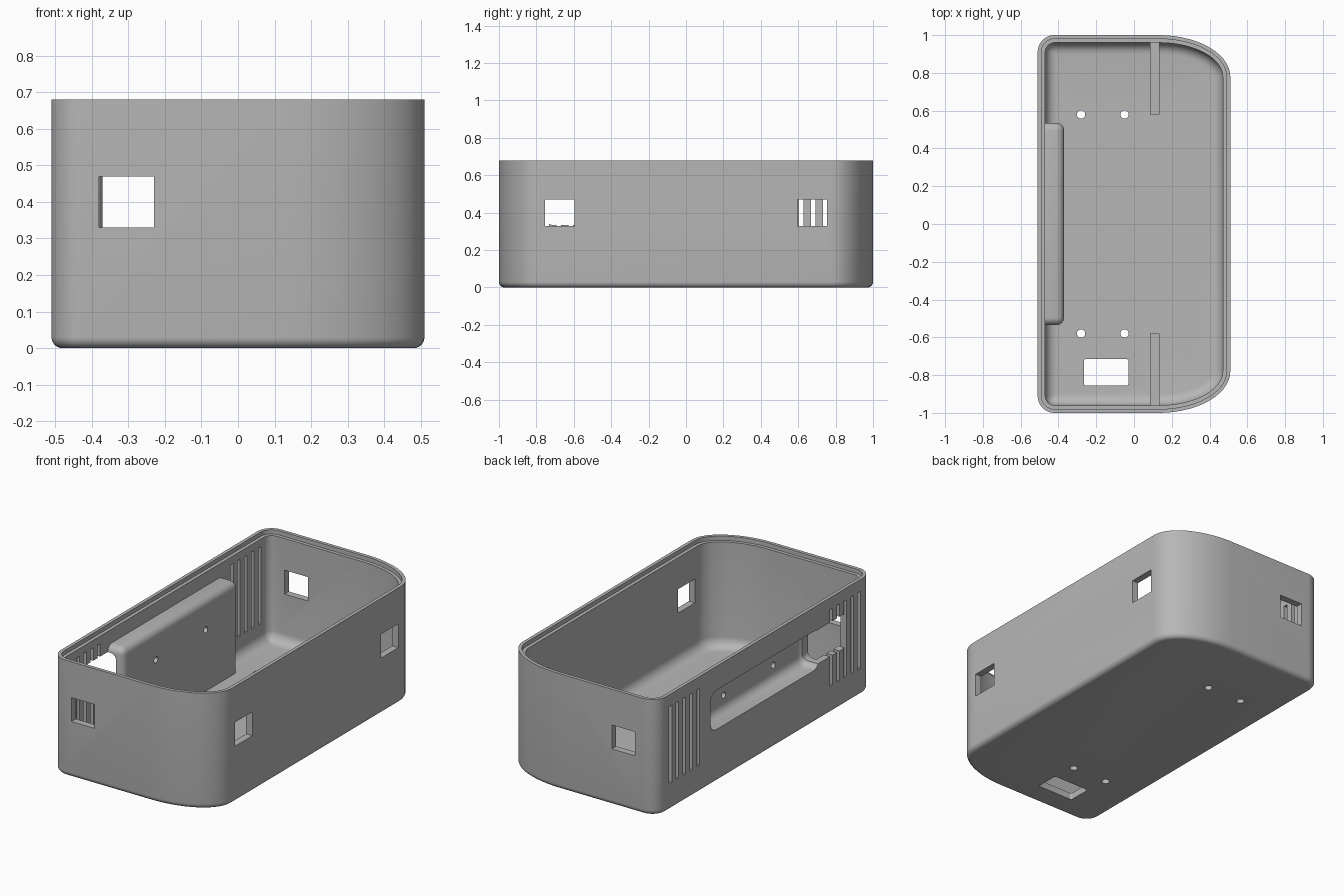
import bpy, bmesh, math
from mathutils import Matrix, Vector

cube = bpy.data.objects.get("Cube")
if cube:
    bpy.data.objects.remove(cube, do_unlink=True)

HX, HY, TOP = 0.51, 1.0, 0.68
WALL, FLOOR = 0.04, 0.04

grey = bpy.data.materials.new("plain grey")
grey.use_nodes = True
grey.diffuse_color = (0.47, 0.47, 0.47, 1)
grey.node_tree.nodes["Principled BSDF"].inputs["Base Color"].default_value = (0.47, 0.47, 0.47, 1)


def make(name, bm):
    bmesh.ops.recalc_face_normals(bm, faces=bm.faces)
    mesh = bpy.data.meshes.new(name)
    bm.to_mesh(mesh)
    bm.free()
    mesh.materials.append(grey)
    obj = bpy.data.objects.new(name, mesh)
    bpy.context.collection.objects.link(obj)
    return obj


def add_box(bm, lo, hi, round_by=0.0):
    lo, hi = Vector(lo), Vector(hi)
    part = bmesh.new()
    size = Matrix.Diagonal((hi - lo).to_4d())
    bmesh.ops.create_cube(part, size=1, matrix=Matrix.Translation((lo + hi) / 2) @ size)
    if round_by:
        bmesh.ops.bevel(part, geom=part.edges[:], offset=round_by, segments=6,
                        profile=0.5, affect='EDGES')
    temp = bpy.data.meshes.new("temp")
    part.to_mesh(temp)
    part.free()
    bm.from_mesh(temp)
    bpy.data.meshes.remove(temp)


def add_rod(bm, centre, radius, length, axis='Z'):
    turn = Matrix.Rotation(math.pi / 2, 4, 'Y') if axis == 'X' else Matrix()
    bmesh.ops.create_cone(bm, cap_ends=True, segments=20, radius1=radius, radius2=radius,
                          depth=length, matrix=Matrix.Translation(centre) @ turn)


def outline(inset, steps=14):
    """Plan outline: small round corners at -x, long elliptical corners at +x."""
    small = max(0.09 - inset, 0.008)
    wide, deep = 0.38 - inset, 0.22 - inset
    corners = [(1, 1, wide, deep), (-1, 1, small, small),
               (-1, -1, small, small), (1, -1, wide, deep)]
    points = []
    for k, (sx, sy, rx, ry) in enumerate(corners):
        for i in range(steps + 1):
            a = math.pi / 2 * (k + i / steps)
            points.append((sx * (HX - inset - rx) + rx * math.cos(a),
                           sy * (HY - inset - ry) + ry * math.sin(a)))
    return points


# Tray shell: outer fillet, wall, stepped rim, inner wall and inner fillet
R_OUT, R_IN, N = 0.03, 0.06, 6
quarter = [math.pi / 2 * i / N for i in range(N + 1)]
section = [(R_OUT * (1 - math.sin(t)), R_OUT * (1 - math.cos(t))) for t in quarter]
section += [(0, TOP), (0.02, TOP), (0.02, TOP - 0.025), (WALL, TOP - 0.025)]
section += [(WALL + R_IN * (1 - math.cos(t)), FLOOR + R_IN * (1 - math.sin(t))) for t in quarter]
bm = bmesh.new()
rings = [[bm.verts.new((x, y, z)) for x, y in outline(inset)] for inset, z in section]
for low, high in zip(rings, rings[1:]):
    for i in range(len(low)):
        j = (i + 1) % len(low)
        bm.faces.new((low[i], low[j], high[j], high[i]))
bm.faces.new(rings[0])
bm.faces.new(rings[-1])
tray = make("tray_shell", bm)


def combine(name, operation, fill):
    """Apply one boolean to the tray and drop the helper."""
    bm = bmesh.new()
    fill(bm)
    helper = make(name, bm)
    helper.hide_render = True
    mod = tray.modifiers.new(name, 'BOOLEAN')
    mod.operation, mod.solver, mod.object = operation, 'EXACT', helper
    bpy.context.view_layer.objects.active = tray
    bpy.ops.object.modifier_apply(modifier=mod.name)
    bpy.data.objects.remove(helper, do_unlink=True)


# Raised block inside the -x wall, then the pocket sunk into it from outside
combine("pocket_block", 'UNION',
        lambda bm: add_box(bm, (-0.508, -0.535, 0.005), (-0.37, 0.535, 0.575), 0.04))
combine("pocket", 'DIFFERENCE',
        lambda bm: add_box(bm, (-0.65, -0.5, 0.31), (-0.405, 0.5, 0.54), 0.05))


def openings(bm):
    # Square windows in the end walls and the +x wall
    add_box(bm, (-0.38, -1.1, 0.33), (-0.23, -0.9, 0.47))
    add_box(bm, (-0.37, 0.9, 0.33), (-0.22, 1.1, 0.47))
    for side in (-1, 1):
        add_box(bm, (0.42, side * 0.675 - 0.08, 0.33), (0.6, side * 0.675 + 0.08, 0.47))
        # Ventilation slots
        for k in range(5):
            y = side * (0.616 + 0.064 * k)
            add_box(bm, (-0.6, y - 0.012, 0.16), (-0.44, y + 0.012, 0.61))
        # Screw holes in floor and pocket
        for x in (-0.28, -0.05):
            add_rod(bm, (x, side * 0.58, 0.02), 0.022, 0.2)
        add_rod(bm, (-0.385, side * 0.23, 0.4), 0.018, 0.12, 'X')
    # Floor opening
    add_box(bm, (-0.265, -0.855, -0.1), (-0.03, -0.715, 0.2), 0.01)


combine("openings", 'DIFFERENCE', openings)

# Rounded side opening running from the pocket end across the slots
combine("side_opening", 'DIFFERENCE',
        lambda bm: add_box(bm, (-0.65, -0.75, 0.335), (-0.415, -0.45, 0.535), 0.035))

# Support ribs on the floor
for side, label in ((-1, "front"), (1, "back")):
    bm = bmesh.new()
    ends = sorted((side * 0.58, side * 0.97))
    add_box(bm, (0.085, ends[0], 0.02), (0.135, ends[1], 0.17))
    make(label + "_rib", bm)

bpy.ops.object.select_all(action='DESELECT')
tray.select_set(True)
bpy.context.view_layer.objects.active = tray
bpy.ops.object.shade_smooth_by_angle(angle=math.radians(30))
